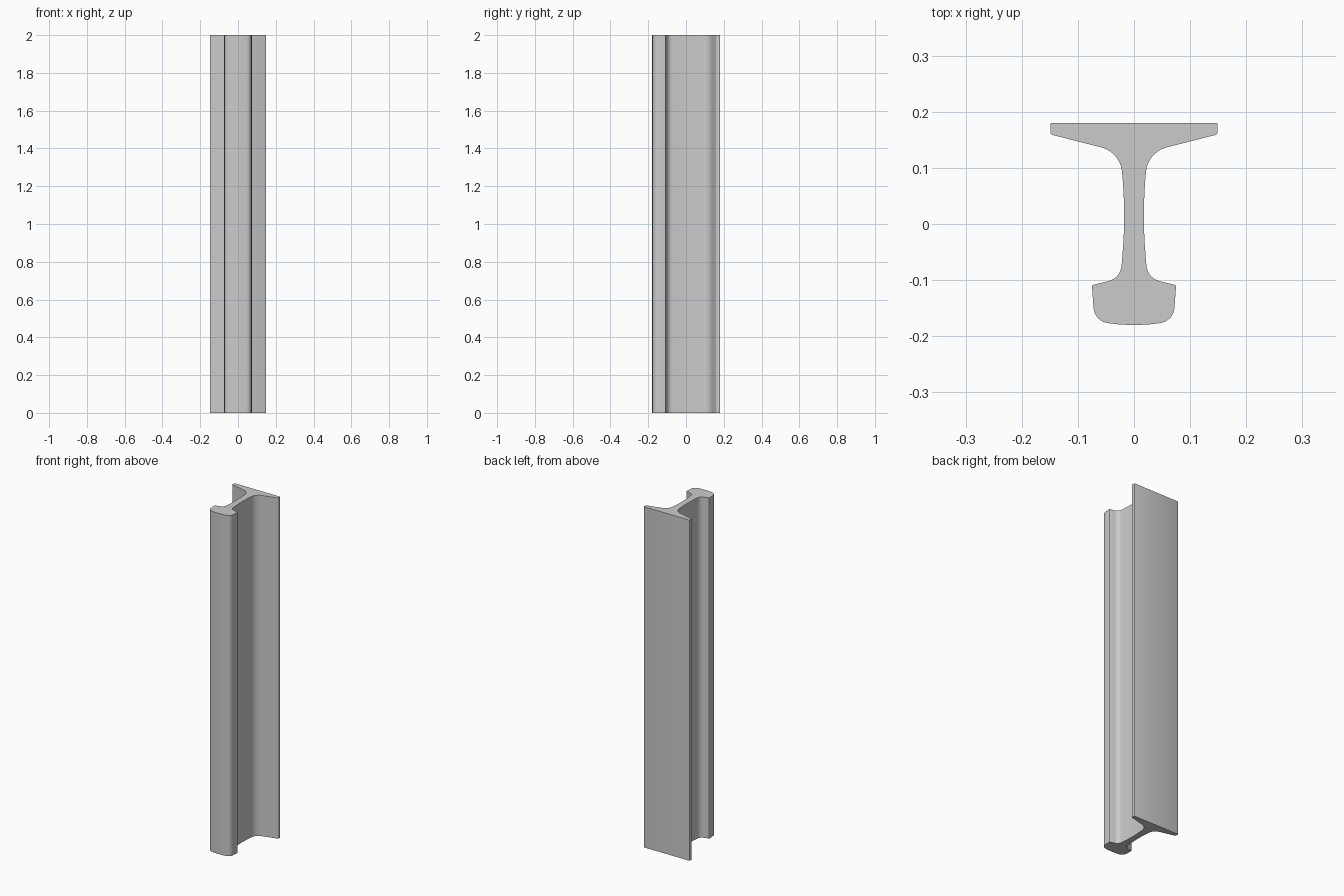
import bpy, bmesh, math
from mathutils import Vector

if "Cube" in bpy.data.objects:
    bpy.data.objects.remove(bpy.data.objects["Cube"])

LENGTH = 2.0


def rounded(prev, corner, nxt, t, steps):
    """Circular arc replacing a corner, starting t away from it on both sides."""
    p, c, n = Vector(prev), Vector(corner), Vector(nxt)
    u, v = (p - c).normalized(), (n - c).normalized()
    half = u.angle(v) / 2
    radius = t * math.tan(half)
    centre = c + (u + v).normalized() * (t / math.cos(half))
    bis = (c - centre).normalized()
    side = Vector((-bis.y, bis.x))
    if side.dot(u) < 0:
        side = -side
    sweep = math.pi / 2 - half
    return [centre + radius * (bis * math.cos(a) + side * math.sin(a))
            for a in (sweep - 2 * sweep * i / steps for i in range(steps + 1))]


# Half of the rail section: x, y, tangent length of the rounding, segments
corners = [
    (0.0, 0.18, 0, 0),
    (0.149, 0.18, 0.003, 3),       # foot edge
    (0.149, 0.1595, 0.004, 3),
    (0.024, 0.128, 0.036, 10),     # foot to web fillet
    (0.015, 0.012, 0.065, 8),      # web waist
    (0.024, -0.0965, 0.022, 8),    # web to head fillet
    (0.075, -0.109, 0.003, 3),     # head lower lip
    (0.0705, -0.1735, 0.024, 8),   # head shoulder
    (0.025, -0.1795, 0.018, 5),    # running surface crown
    (0.0, -0.18, 0, 0),
]
half = [Vector(corners[0][:2])]
for a, b, c in zip(corners, corners[1:], corners[2:]):
    half += rounded(a[:2], b[:2], c[:2], b[2], b[3])
half.append(Vector(corners[-1][:2]))
outline = half + [Vector((-p.x, p.y)) for p in half[-2:0:-1]]

# Extrude the section upwards
bm = bmesh.new()
face = bm.faces.new([bm.verts.new((p.x, p.y, 0)) for p in outline])
ext = bmesh.ops.extrude_face_region(bm, geom=[face], use_keep_orig=True)
top = [g for g in ext["geom"] if isinstance(g, bmesh.types.BMVert)]
bmesh.ops.translate(bm, verts=top, vec=(0, 0, LENGTH))
bmesh.ops.recalc_face_normals(bm, faces=bm.faces)
mesh = bpy.data.meshes.new("rail")
bm.to_mesh(mesh)
bm.free()

rail = bpy.data.objects.new("rail", mesh)
bpy.context.collection.objects.link(rail)
bpy.context.view_layer.objects.active = rail
rail.select_set(True)
bpy.ops.object.shade_smooth_by_angle(angle=math.radians(35))
